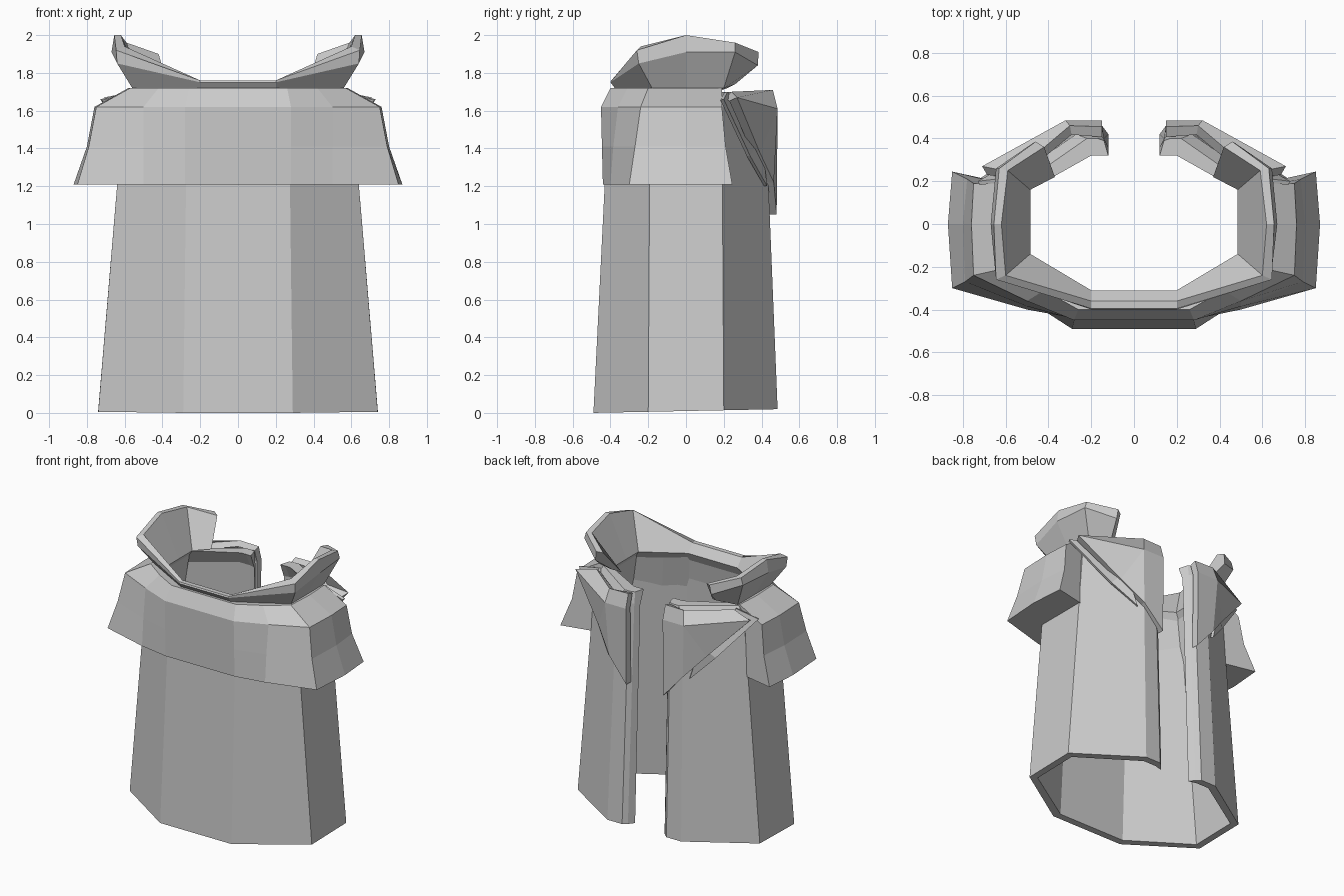
import bpy, bmesh


def make_object(name, bm):
    mesh = bpy.data.meshes.new(name)
    bm.to_mesh(mesh)
    bm.free()
    ob = bpy.data.objects.new(name, mesh)
    bpy.context.collection.objects.link(ob)
    return ob


def loft(name, half):
    """Join closed cross-sections, running from the front centre to the back, on both sides."""
    sections = [[(-x, y, z) for x, y, z in s] for s in reversed(half)] + half
    bm = bmesh.new()
    rings = [[bm.verts.new(p) for p in s] for s in sections]
    for a, b in zip(rings, rings[1:]):
        n = len(a)
        for i in range(n):
            j = (i + 1) % n
            bm.faces.new((a[i], a[j], b[j], b[i]))
    bm.faces.new(rings[0])
    bm.faces.new(rings[-1])
    bmesh.ops.recalc_face_normals(bm, faces=bm.faces)
    return make_object(name, bm)


def columns(rows):
    """Turn horizontal outlines (z, points) into vertical cross-sections."""
    return [[(*pts[i], z(pts[i][1]) if callable(z) else z) for z, pts in rows]
            for i in range(len(rows[0][1]))]


def flap(name, points, faces, thickness):
    """Sheet of cloth thickened inwards and mirrored to the other side."""
    bm = bmesh.new()
    v = [bm.verts.new(p) for p in points]
    for f in faces:
        bm.faces.new([v[i] for i in f])
    ob = make_object(name, bm)
    ob.modifiers.new("thickness", 'SOLIDIFY').thickness = thickness
    ob.modifiers["thickness"].offset = -1
    ob.modifiers.new("mirror", 'MIRROR')
    return ob


def hem(y):
    return 0.01 + 0.02 * y


# Long robe, open down the back
loft("robe_body", columns([
    (hem, [(0.29, -0.49), (0.74, -0.2), (0.74, 0.2), (0.3, 0.485), (0.18, 0.485), (0.15, 0.46)]),
    (1.62, [(0.27, -0.41), (0.605, -0.19), (0.605, 0.19), (0.27, 0.42), (0.17, 0.42), (0.14, 0.40)]),
    (1.70, [(0.2, -0.37), (0.55, -0.17), (0.55, 0.17), (0.22, 0.40), (0.17, 0.40), (0.14, 0.39)]),
    (1.70, [(0.2, -0.31), (0.485, -0.14), (0.485, 0.16), (0.2, 0.32), (0.16, 0.32), (0.12, 0.32)]),
    (1.60, [(0.25, -0.36), (0.55, -0.165), (0.55, 0.165), (0.25, 0.37), (0.16, 0.37), (0.12, 0.36)]),
    (hem, [(0.27, -0.44), (0.69, -0.175), (0.69, 0.175), (0.28, 0.435), (0.18, 0.435), (0.12, 0.42)]),
]))

# Short shoulder cape around the front and sides
loft("shoulder_cape", columns([
    (1.72, [(0.26, -0.40), (0.42, -0.31), (0.57, -0.20), (0.58, 0), (0.57, 0.19)]),
    (1.62, [(0.28, -0.45), (0.50, -0.36), (0.75, -0.24), (0.76, 0), (0.75, 0.19)]),
    (1.41, [(0.28, -0.445), (0.50, -0.385), (0.79, -0.27), (0.80, 0), (0.78, 0.21)]),
    (1.21, [(0.28, -0.44), (0.50, -0.40), (0.85, -0.30), (0.87, 0), (0.85, 0.245)]),
    (1.21, [(0.27, -0.41), (0.42, -0.31), (0.60, -0.20), (0.61, 0), (0.60, 0.19)]),
    (1.71, [(0.2, -0.33), (0.35, -0.24), (0.50, -0.15), (0.50, 0), (0.50, 0.16)]),
]))

# Flared collar, low at the front and high at the sides
loft("collar", [
    [(0.2, -0.31, 1.70), (0.2, -0.37, 1.71), (0.2, -0.40, 1.75), (0.2, -0.395, 1.76), (0.2, -0.36, 1.76)],
    [(0.485, -0.14, 1.70), (0.56, -0.18, 1.72), (0.64, -0.25, 1.85), (0.645, -0.26, 1.92), (0.60, -0.24, 1.94)],
    [(0.485, 0, 1.70), (0.56, 0, 1.72), (0.67, 0, 1.91), (0.655, 0, 2.0), (0.62, 0, 2.0)],
    [(0.485, 0.16, 1.70), (0.56, 0.20, 1.72), (0.645, 0.26, 1.91), (0.63, 0.26, 1.96), (0.59, 0.25, 1.96)],
    [(0.37, 0.22, 1.72), (0.42, 0.26, 1.74), (0.47, 0.38, 1.84), (0.46, 0.385, 1.91), (0.42, 0.36, 1.90)],
])

# Pointed lapels folded over the back opening
flap("back_lapel", [
    (0.15, 0.455, 1.71), (0.30, 0.46, 1.71), (0.56, 0.24, 1.70), (0.71, 0.27, 1.67),
    (0.15, 0.485, 1.61), (0.32, 0.485, 1.61), (0.44, 0.39, 1.38), (0.30, 0.465, 1.22),
    (0.15, 0.48, 1.05),
], [(0, 1, 5, 4), (1, 2, 3, 5), (5, 3, 6), (5, 6, 7), (4, 5, 7, 8)], 0.05)

# Narrow fold showing beneath each lapel
flap("lapel_underfold", [
    (0.56, 0.22, 1.70), (0.73, 0.20, 1.66), (0.48, 0.34, 1.36), (0.33, 0.43, 1.20), (0.40, 0.40, 1.45),
], [(0, 1, 2, 4), (4, 2, 3)], 0.02)
